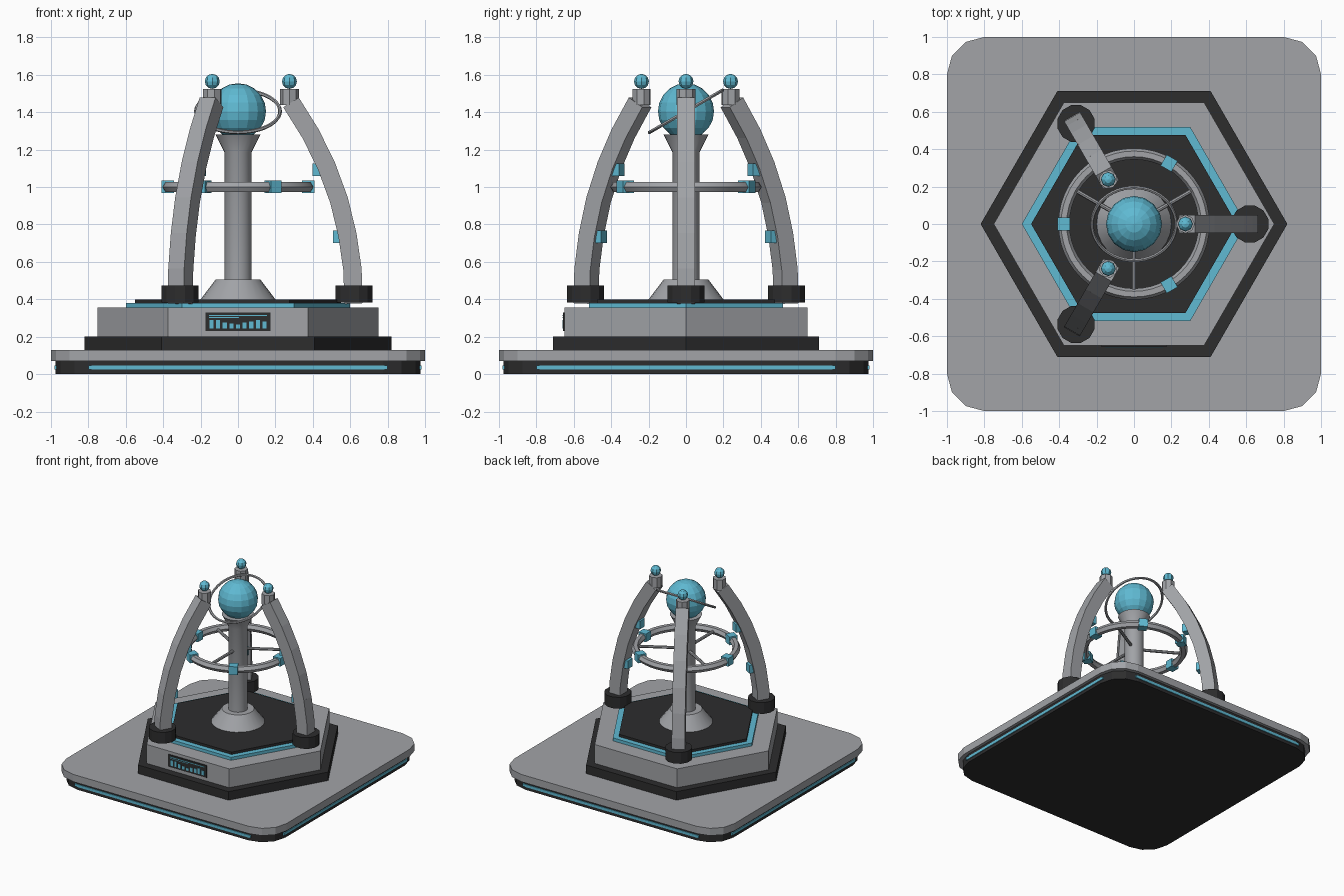
import bpy, bmesh
from math import pi, sin, cos, radians
from mathutils import Matrix, Vector

cube = bpy.data.objects.get("Cube")
if cube:
    bpy.data.objects.remove(cube)


def material(name, rgb):
    m = bpy.data.materials.new(name)
    m.use_nodes = True
    color = (*rgb, 1)
    m.diffuse_color = color
    m.node_tree.nodes["Principled BSDF"].inputs["Base Color"].default_value = color
    return m


GREY = material("light grey", (0.36, 0.37, 0.39))
DARK = material("charcoal", (0.026, 0.026, 0.027))
BLUE = material("glow blue", (0.115, 0.49, 0.65))


def finish(name, bm, mat, smooth=False):
    bmesh.ops.recalc_face_normals(bm, faces=bm.faces)
    mesh = bpy.data.meshes.new(name)
    bm.to_mesh(mesh)
    bm.free()
    mesh.materials.append(mat)
    ob = bpy.data.objects.new(name, mesh)
    bpy.context.collection.objects.link(ob)
    if smooth:
        bpy.ops.object.select_all(action='DESELECT')
        ob.select_set(True)
        bpy.context.view_layer.objects.active = ob
        bpy.ops.object.shade_smooth_by_angle(angle=radians(35))
    return ob


def add_box(bm, size, matrix):
    bmesh.ops.create_cube(bm, size=1, matrix=matrix @ Matrix.Diagonal((*size, 1)))


def prism(name, outline, z0, z1, mat):
    bm = bmesh.new()
    face = bm.faces.new([bm.verts.new((x, y, z0)) for x, y in outline])
    top = bmesh.ops.extrude_face_region(bm, geom=[face])["geom"]
    verts = [v for v in top if isinstance(v, bmesh.types.BMVert)]
    bmesh.ops.translate(bm, verts=verts, vec=(0, 0, z1 - z0))
    return finish(name, bm, mat)


def ngon(sides, r, cx=0, cy=0, turn=0):
    return [(cx + r * cos(turn + 2 * pi * i / sides),
             cy + r * sin(turn + 2 * pi * i / sides)) for i in range(sides)]


def rounded_square(half, r, steps=3):
    pts = []
    for q in range(4):
        a0 = q * pi / 2
        c = Matrix.Rotation(a0, 2) @ Vector((half - r, half - r))
        for i in range(steps + 1):
            a = a0 + i * pi / 2 / steps
            pts.append((c.x + r * cos(a), c.y + r * sin(a)))
    return pts


def lathe(name, profile, mat, sides=24):
    bm = bmesh.new()
    rings = [[bm.verts.new((x, y, z)) for x, y in ngon(sides, r)] for r, z in profile]
    for a, b in zip(rings, rings[1:]):
        for i in range(sides):
            j = (i + 1) % sides
            bm.faces.new((a[i], a[j], b[j], b[i]))
    bm.faces.new(rings[0])
    bm.faces.new(rings[-1])
    return finish(name, bm, mat, True)


def ball(name, r, loc, seg, rings, mat):
    bm = bmesh.new()
    bmesh.ops.create_uvsphere(bm, u_segments=seg, v_segments=rings, radius=r,
                              matrix=Matrix.Translation(loc))
    return finish(name, bm, mat)


def torus(name, major, minor, z, tilt, sides, mat, seg=48):
    bm = bmesh.new()
    loops = []
    for i in range(seg):
        turn = Matrix.Rotation(2 * pi * i / seg, 3, 'Z')
        loops.append([bm.verts.new(turn @ Vector((major + x, 0, y)))
                      for x, y in ngon(sides, minor)])
    for i in range(seg):
        a, b = loops[i], loops[(i + 1) % seg]
        for k in range(sides):
            m = (k + 1) % sides
            bm.faces.new((a[k], b[k], b[m], a[m]))
    bm.transform(Matrix.Translation((0, 0, z)) @ Matrix.Rotation(tilt, 4, 'X'))
    return finish(name, bm, mat, True)


# Square base with a light strip on each side
prism("base_plinth", rounded_square(0.975, 0.2), 0, 0.07, DARK)
prism("base_slab", rounded_square(1, 0.2), 0.07, 0.13, GREY)
bm = bmesh.new()
for q in range(4):
    add_box(bm, (0.01, 1.6, 0.022),
            Matrix.Rotation(q * pi / 2, 4, 'Z') @ Matrix.Translation((0.976, 0, 0.036)))
finish("base_light_strips", bm, BLUE)

# Stepped hexagonal platform
for name, r, z0, z1, mat in (("hex_skirt", 0.82, 0.13, 0.2, DARK),
                             ("hex_body", 0.75, 0.2, 0.355, GREY),
                             ("hex_light_band", 0.6, 0.355, 0.38, BLUE),
                             ("hex_deck", 0.55, 0.38, 0.4, DARK)):
    prism(name, ngon(6, r), z0, z1, mat)

# Display panel with a bar chart
bm = bmesh.new()
add_box(bm, (0.35, 0.009, 0.1), Matrix.Translation((0, -0.652, 0.28)))
finish("display_panel", bm, DARK)
bm = bmesh.new()
for i, h in enumerate((45, 45, 33, 26, 20, 33, 36, 46, 36)):
    add_box(bm, (0.022, 0.004, h / 1000),
            Matrix.Translation((-0.142 + i * 0.0355, -0.657, 0.244 + h / 2000)))
add_box(bm, (0.31, 0.004, 0.006), Matrix.Translation((0, -0.657, 0.314)))
add_box(bm, (0.16, 0.004, 0.004), Matrix.Translation((-0.075, -0.657, 0.302)))
finish("display_bars", bm, BLUE)

# Central column with flared ends, orb and tilted ring
lathe("column", [(0.2, 0.4), (0.12, 0.505), (0.072, 0.505), (0.072, 1.185),
                 (0.12, 1.28)], GREY)
ball("orb", 0.15, (0, 0, 1.405), 16, 10, BLUE)
torus("orb_ring", 0.225, 0.01, 1.405, radians(30), 6, GREY)

# Middle ring with spokes and blue nodes
torus("middle_ring", 0.375, 0.03, 1, 0, 6, GREY)
bm = bmesh.new()
for k in range(3):
    m = Matrix.Rotation(radians(30 + 120 * k), 4, 'Z') @ Matrix.Translation((0.21, 0, 1))
    bmesh.ops.create_cone(bm, cap_ends=True, segments=8, radius1=0.012, radius2=0.012,
                          depth=0.32, matrix=m @ Matrix.Rotation(pi / 2, 4, 'Y'))
finish("ring_spokes", bm, GREY, True)
bm = bmesh.new()
for k in range(6):
    add_box(bm, (0.067, 0.067, 0.067),
            Matrix.Rotation(k * pi / 3, 4, 'Z') @ Matrix.Translation((0.375, 0, 1.002)))
finish("ring_nodes", bm, BLUE)

# Three curved arms, each with foot, cap, tip ball and inner lamps
PATH = [(0.618, 0.38), (0.612, 0.56), (0.585, 0.745), (0.54, 0.93),
        (0.472, 1.115), (0.388, 1.285), (0.285, 1.45)]
for k in range(3):
    angle = k * 2 * pi / 3
    turn = Matrix.Rotation(angle, 4, 'Z')
    n = str(k + 1)
    bm = bmesh.new()
    for (r0, z0), (r1, z1) in zip(PATH, PATH[1:]):
        a, b = Vector((r0, 0, z0)), Vector((r1, 0, z1))
        lean = (b - a).to_track_quat('Z', 'Y').to_matrix().to_4x4()
        lean = Matrix.Rotation(Vector((0, 0, 1)).angle(b - a), 4, 'Y').inverted()
        add_box(bm, (0.098, 0.098, (b - a).length * 1.03),
                turn @ Matrix.Translation((a + b) / 2) @ lean)
    finish("arm_" + n, bm, GREY)
    prism("arm_foot_" + n, ngon(12, 0.102, 0.62 * cos(angle), 0.62 * sin(angle),
                                angle + pi / 12), 0.383, 0.475, DARK)
    cx, cy = 0.275 * cos(angle), 0.275 * sin(angle)
    prism("arm_cap_" + n, ngon(8, 0.05, cx, cy, angle), 1.44, 1.525, GREY)
    ball("arm_tip_" + n, 0.04, (cx, cy, 1.565), 8, 6, BLUE)
    bm = bmesh.new()
    for r, z in ((0.538, 0.735), (0.428, 1.092)):
        add_box(bm, (0.062, 0.062, 0.066), turn @ Matrix.Translation((r, 0, z)))
    finish("arm_lamps_" + n, bm, BLUE)
